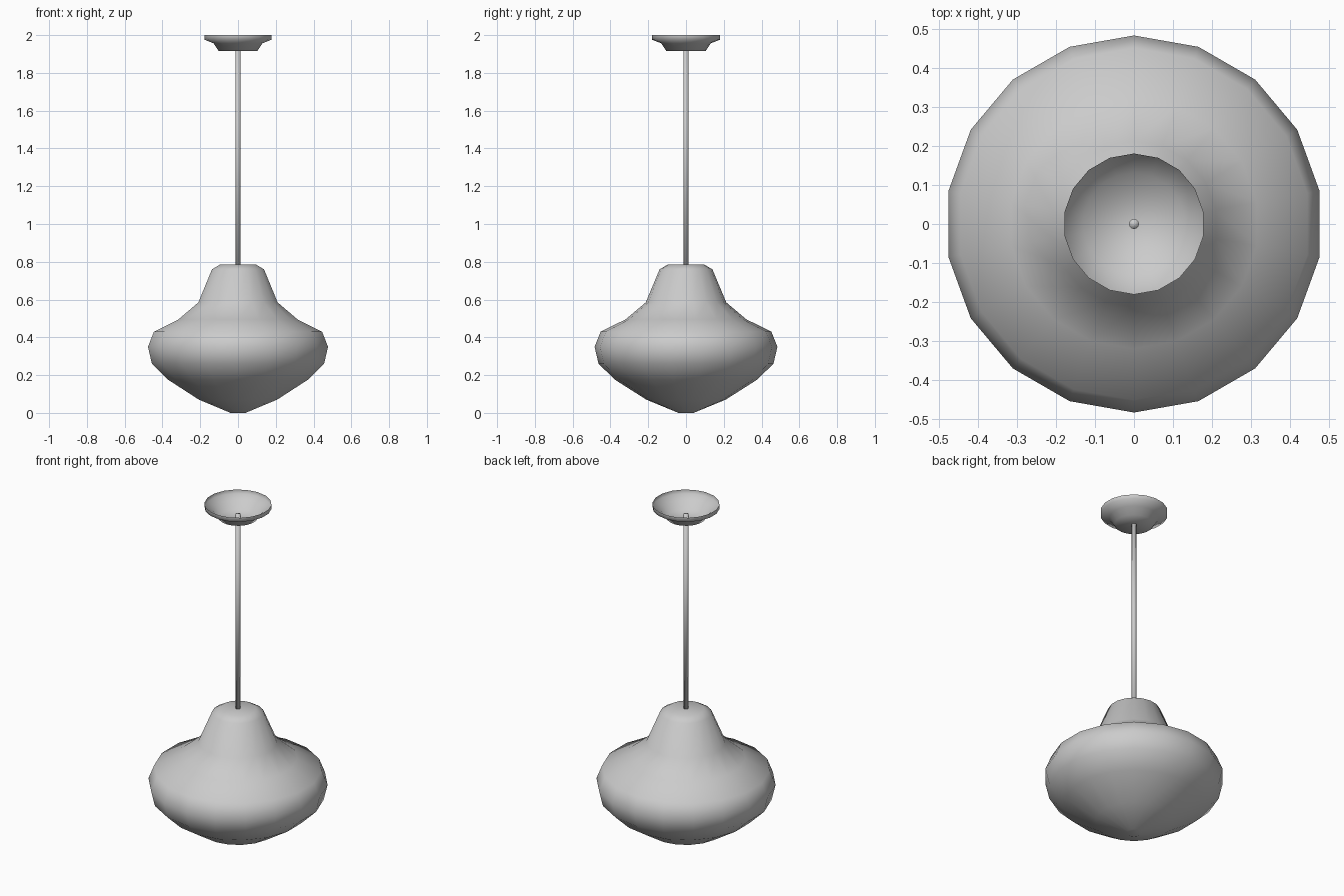
import bpy
import bmesh
import math

cube = bpy.data.objects.get("Cube")
if cube:
    bpy.data.objects.remove(cube, do_unlink=True)

grey = bpy.data.materials.new("plain_grey")
grey.use_nodes = True
grey.diffuse_color = (0.6, 0.6, 0.6, 1)
grey.node_tree.nodes["Principled BSDF"].inputs["Base Color"].default_value = (0.6, 0.6, 0.6, 1)


def lathe(name, profile, sides, cap_bottom=True, cap_top=True):
    """Revolve (radius, height) points, listed bottom to top, about z."""
    bm = bmesh.new()
    rings = []
    for r, z in profile:
        angles = [math.pi / 2 + math.tau * i / sides for i in range(sides)]
        rings.append([bm.verts.new((r * math.cos(a), r * math.sin(a), z)) for a in angles])
    for low, high in zip(rings, rings[1:]):
        for i in range(sides):
            j = (i + 1) % sides
            bm.faces.new((low[i], low[j], high[j], high[i]))
    if cap_bottom:
        bm.faces.new(rings[0][::-1])
    if cap_top:
        bm.faces.new(rings[-1])
    for face in bm.faces:
        face.smooth = True
    mesh = bpy.data.meshes.new(name)
    bm.to_mesh(mesh)
    bm.free()
    mesh.materials.append(grey)
    obj = bpy.data.objects.new(name, mesh)
    bpy.context.collection.objects.link(obj)
    return obj


# Closed bell-shaped shade
lathe("shade", [(0.04, 0), (0.21, 0.07), (0.375, 0.175), (0.463, 0.26),
                (0.484, 0.35), (0.452, 0.43), (0.32, 0.495), (0.213, 0.585),
                (0.14, 0.76), (0.097, 0.785)], 18)

# Thin hanging rod, its tip just inside the canopy
lathe("rod", [(0.013, 0.77), (0.013, 1.94)], 12)

# Ceiling canopy, an open cup
lathe("canopy", [(0.105, 1.917), (0.132, 1.957), (0.181, 1.976), (0.181, 2)],
      18, cap_top=False)
